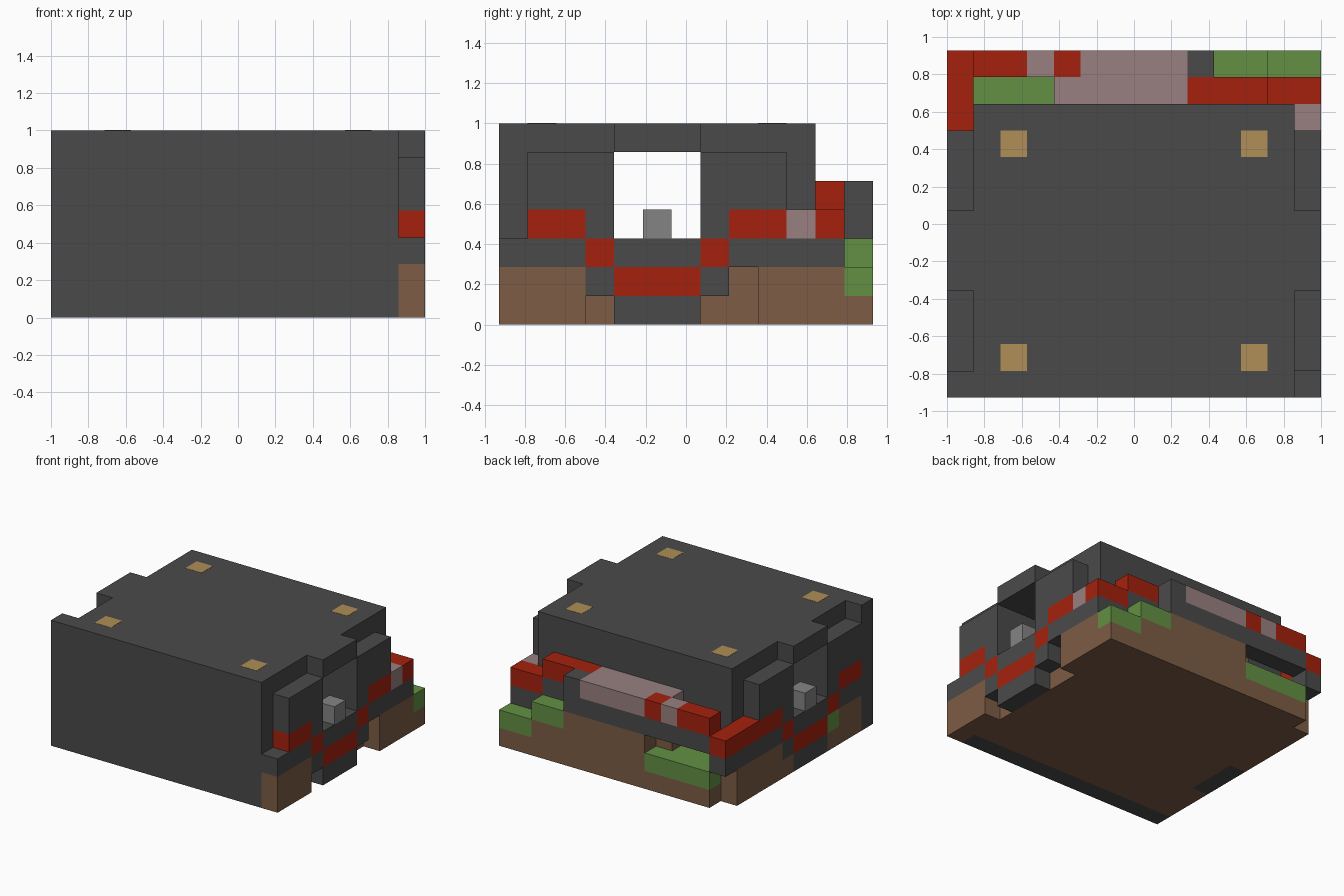
import bpy, bmesh
from mathutils import Vector

if "Cube" in bpy.data.objects:
    bpy.data.objects.remove(bpy.data.objects["Cube"], do_unlink=True)

UNIT = 1 / 7                       # edge of one block
ORIGIN = Vector((-7, -6.5, 0))     # corner of the block grid


def material(name, hex_colour):
    def linear(c):
        c /= 255
        return c / 12.92 if c <= 0.04045 else ((c + 0.055) / 1.055) ** 2.4
    colour = [linear(v) for v in bytes.fromhex(hex_colour)] + [1]
    mat = bpy.data.materials.new(name)
    mat.use_nodes = True
    mat.diffuse_color = colour
    mat.node_tree.nodes["Principled BSDF"].inputs["Base Color"].default_value = colour
    return mat


dark = material("dark grey", "4a4a4a")
red = material("red", "a5210d")
brown = material("brown", "7d5c45")
green = material("green", "639043")
pink = material("dusty pink", "988080")
tan = material("tan", "af8e56")
grey = material("light grey", "848484")


def part(name, mat, *boxes, both_sides=False):
    """Joined boxes, each given as x, y and z spans in block units."""
    bm = bmesh.new()
    spans = list(boxes)
    if both_sides:
        spans += [((14 - x[1], 14 - x[0]), y, z) for x, y, z in boxes]
    for box in spans:
        low, high = (Vector(corner) for corner in zip(*box))
        cube = bmesh.ops.create_cube(bm, size=1)["verts"]
        bmesh.ops.scale(bm, vec=high - low, verts=cube)
        bmesh.ops.translate(bm, vec=(low + high) / 2 + ORIGIN, verts=cube)
    bmesh.ops.scale(bm, vec=(UNIT, UNIT, UNIT), verts=bm.verts)
    mesh = bpy.data.meshes.new(name)
    bm.to_mesh(mesh)
    bm.free()
    mesh.materials.append(mat)
    obj = bpy.data.objects.new(name, mesh)
    bpy.context.collection.objects.link(obj)
    return obj


# Main body with an open passage from side to side
core = (1, 13)
body = (1, 11)
part("front_wall", dark, ((0, 13), (0, 1), (0, 7)))
part("base", brown, (core, body, (0, 2)))
part("passage_floor", dark, (core, body, (2, 3)))
part("front_body", dark, (core, (1, 4), (3, 7)))
part("rear_body", dark, (core, (7, 11), (3, 7)))
part("passage_roof", dark, ((0, 14), (4, 7), (6, 7)))

# Coloured tiles set into the roof
part("roof_tiles", tan,
     *[((11, 12), (y, y + 1), (6.99, 7.01)) for y in (1, 9)], both_sides=True)

# Side walls, the same on both sides
side = (13, 14)
part("side_panels", dark,
     (side, (1, 3), (4, 6)), (side, (3, 4), (3, 6)),
     (side, (7, 8), (3, 6)), (side, (8, 10), (4, 6)), both_sides=True)
part("side_stripe", red,
     (side, (1, 3), (3, 4)), (side, (3, 4), (2, 3)), (side, (4, 7), (1, 2)),
     (side, (7, 8), (2, 3)), (side, (8, 10), (3, 4)), both_sides=True)
part("side_sill", dark,
     (side, (1, 3), (2, 3)), (side, (4, 7), (2, 3)), (side, (4, 7), (0, 1)),
     (side, (7, 8), (1, 2)), (side, (8, 12), (2, 3)), both_sides=True)
part("passage_block", grey, (side, (5, 6), (3, 4)), both_sides=True)

# Left side only
part("left_footing", brown, (side, (0, 3), (0, 2)), (side, (9, 12), (0, 2)))
part("left_front_sill", dark, (side, (0, 1), (2, 3)), (side, (3, 4), (1, 2)))
part("left_stripe_end", pink, (side, (10, 11), (3, 4)))
part("left_rear_corner", red, ((12, 14), (11, 12), (3, 4)))

# Right side only
far = (0, 1)
part("right_footing", brown,
     (far, (1, 3), (0, 2)), (far, (3, 4), (0, 1)),
     (far, (7, 8), (0, 1)), (far, (8, 12), (0, 2)))
part("right_front_patch", green, (far, (3, 4), (1, 2)))
part("right_rear_corner", red, (far, (10, 13), (3, 4)))
part("right_rear_sill", dark, (far, (12, 13), (2, 3)))

# Inner row of the back
inner = (11, 12)
part("rear_inner_base", brown,
     ((4, 13), inner, (0, 2)), ((1, 4), inner, (0, 1)), ((4, 9), inner, (2, 3)))
part("rear_inner_ledge", green, ((1, 4), inner, (1, 2)))
part("rear_inner_wall", dark, ((9, 13), inner, (2, 3)), ((4, 12), inner, (3, 4)))
part("rear_inner_cap_pink", pink, ((4, 9), inner, (4, 5)))
part("rear_inner_cap_red", red, ((9, 12), inner, (4, 5)))

# Outer row of the back, with a gap above the right ledge
outer = (12, 13)
part("rear_base", brown,
     ((1, 14), outer, (0, 1)), ((5, 12), outer, (1, 2)), ((5, 10), outer, (2, 3)))
part("rear_ledges", green,
     ((1, 5), outer, (1, 2)), ((12, 14), outer, (1, 2)), ((10, 12), outer, (2, 3)))
part("rear_rail", dark, ((1, 10), outer, (3, 4)), ((9, 10), outer, (4, 5)))
part("rear_rail_red", red, ((1, 3), outer, (4, 5)), ((4, 5), outer, (4, 5)))
part("rear_rail_pink", pink, ((3, 4), outer, (4, 5)), ((5, 9), outer, (4, 5)))
